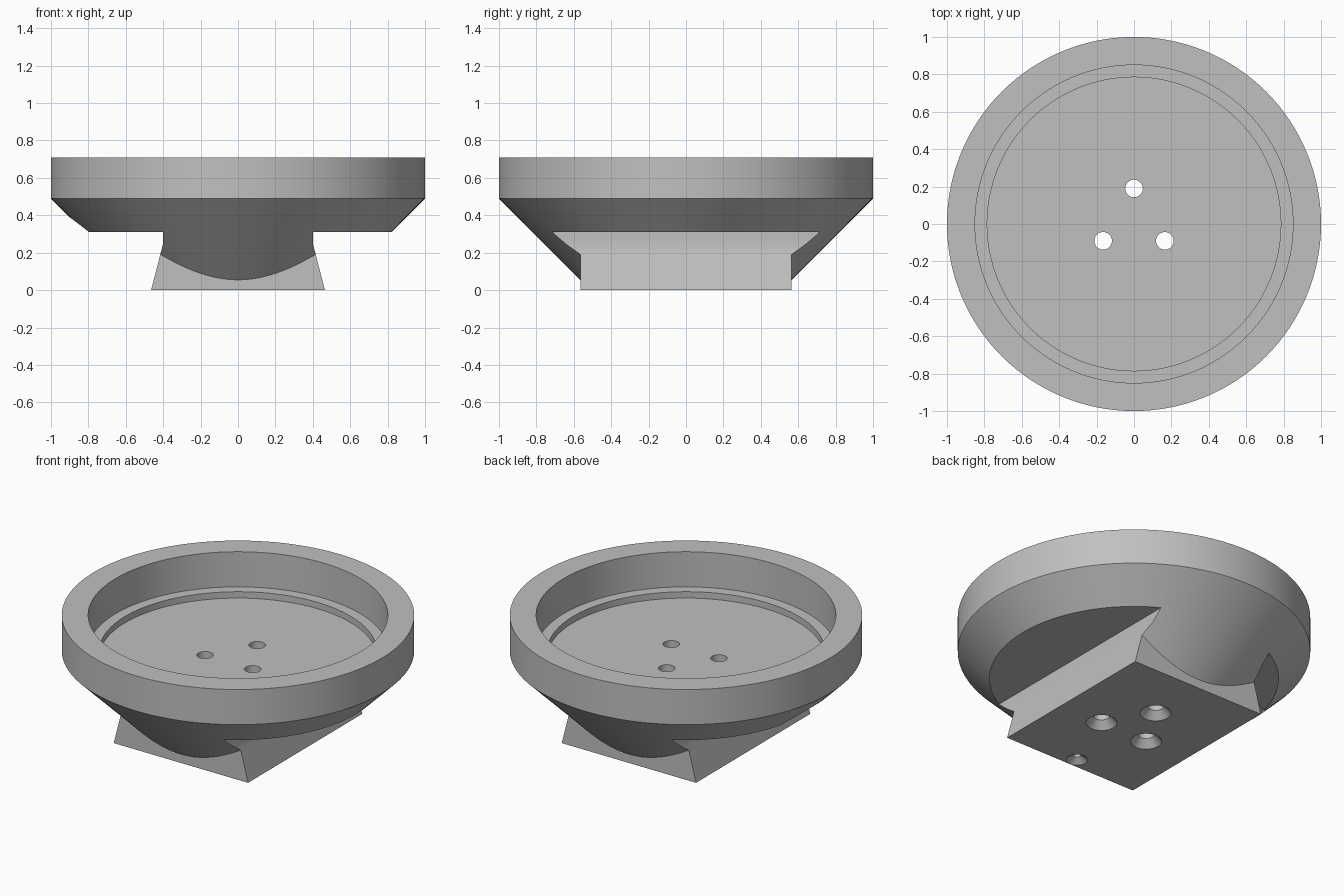
import bpy, bmesh, math

if "Cube" in bpy.data.objects:
    bpy.data.objects.remove(bpy.data.objects["Cube"])

gray = bpy.data.materials.new("plain_gray")
gray.diffuse_color = (0.53, 0.53, 0.53, 1)
gray.use_nodes = True
gray.node_tree.nodes["Principled BSDF"].inputs["Base Color"].default_value = gray.diffuse_color


def finish(name, bm):
    bmesh.ops.recalc_face_normals(bm, faces=bm.faces)
    mesh = bpy.data.meshes.new(name)
    bm.to_mesh(mesh)
    bm.free()
    mesh.materials.append(gray)
    obj = bpy.data.objects.new(name, mesh)
    bpy.context.collection.objects.link(obj)
    return obj


def lathe(name, profile, x=0, y=0, steps=128):
    """Revolve (radius, z) points; the ends lie on the axis."""
    bm = bmesh.new()
    rings = []
    for r, z in profile:
        if r == 0:
            rings.append([bm.verts.new((x, y, z))] * steps)
        else:
            rings.append([bm.verts.new((x + r * math.cos(2 * math.pi * i / steps),
                                        y + r * math.sin(2 * math.pi * i / steps), z))
                          for i in range(steps)])
    for a, b in zip(rings, rings[1:]):
        for i in range(steps):
            j = (i + 1) % steps
            bm.faces.new(list(dict.fromkeys((a[i], a[j], b[j], b[i]))))
    return finish(name, bm)


def prism(name, outline, half_y):
    """Extrude an (x, z) outline along y."""
    bm = bmesh.new()
    ends = [[bm.verts.new((x, y, z)) for x, z in outline] for y in (-half_y, half_y)]
    for end in ends:
        bm.faces.new(end)
    for i in range(len(outline)):
        j = (i + 1) % len(outline)
        bm.faces.new((ends[0][i], ends[0][j], ends[1][j], ends[1][i]))
    return finish(name, bm)


def combine(target, other, operation):
    other.hide_render = True
    mod = target.modifiers.new(other.name, 'BOOLEAN')
    mod.operation = operation
    mod.solver = 'EXACT'
    mod.object = other
    bpy.context.view_layer.objects.active = target
    bpy.ops.object.modifier_apply(modifier=mod.name)
    bpy.data.objects.remove(other)


# Round dish: conical underside, rim, ledge and recessed floor
dish = lathe("dish_with_dovetail_foot", [
    (0, 0.02), (0.53, 0.02), (1, 0.49), (1, 0.71), (0.85, 0.71),
    (0.85, 0.49), (0.785, 0.49), (0.785, 0.45), (0, 0.45)])

# Rectangular foot
combine(dish, prism("foot", [(-0.47, 0), (0.47, 0), (0.47, 0.4), (-0.47, 0.4)], 0.565), 'UNION')

# Undercuts leaving the dovetail sides
for s in (-1, 1):
    outline = [(s * 0.478, -0.05), (s * 0.40, 0.25), (s * 0.40, 0.31), (s * 1.3, 0.31), (s * 1.3, -0.05)]
    combine(dish, prism("undercut", outline, 1.3), 'DIFFERENCE')

# Countersunk through holes
for x, y in ((0, 0.19), (-0.165, -0.09), (0.165, -0.09)):
    combine(dish, lathe("screw_hole", [
        (0, -0.05), (0.088, -0.05), (0.088, 0), (0.047, 0.045), (0.047, 0.6), (0, 0.6)],
        x, y, 48), 'DIFFERENCE')

# Small blind dimple near the front edge of the foot
combine(dish, lathe("dimple", [
    (0, -0.05), (0.061, -0.05), (0.061, 0), (0.02, 0.03), (0.02, 0.06), (0, 0.06)],
    0, -0.502, 48), 'DIFFERENCE')

# Shallow round pocket under the left side
combine(dish, lathe("side_pocket", [
    (0, 0.2), (0.24, 0.2), (0.24, 0.39), (0, 0.39)], -0.657, 0, 64), 'DIFFERENCE')

bpy.ops.object.select_all(action='DESELECT')
dish.select_set(True)
bpy.context.view_layer.objects.active = dish
bpy.ops.object.shade_smooth_by_angle(angle=math.radians(25))
